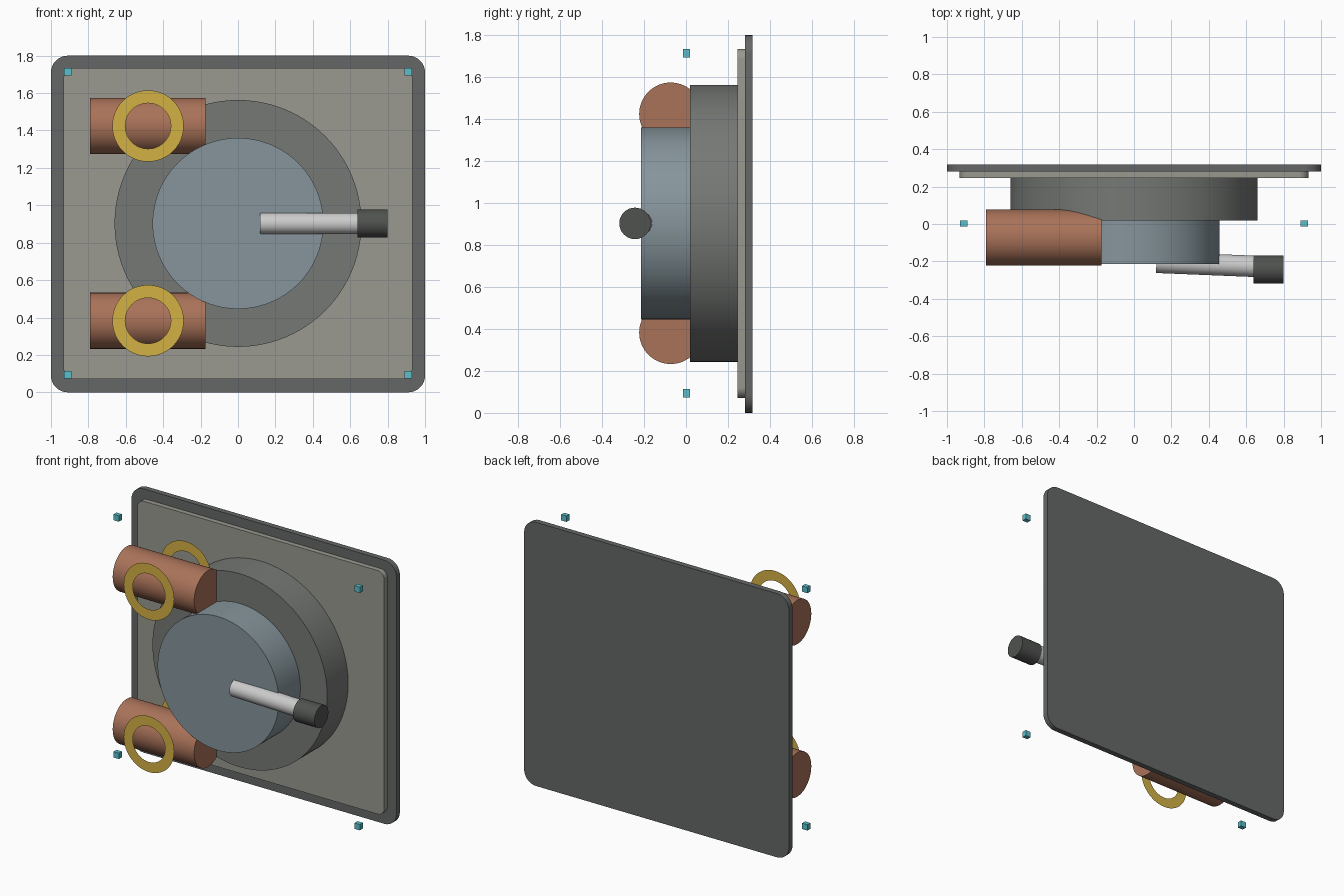
import bpy, bmesh, math
from mathutils import Vector

if "Cube" in bpy.data.objects:
    bpy.data.objects.remove(bpy.data.objects["Cube"])


def mat(name, r, g, b):
    m = bpy.data.materials.new(name)
    m.diffuse_color = (r, g, b, 1)
    m.use_nodes = True
    m.node_tree.nodes["Principled BSDF"].inputs["Base Color"].default_value = m.diffuse_color
    return m


slate = mat("slate", 0.13, 0.135, 0.135)
stone = mat("stone", 0.32, 0.32, 0.28)
iron = mat("iron", 0.18, 0.19, 0.18)
steel_blue = mat("steel_blue", 0.24, 0.30, 0.33)
copper = mat("copper", 0.40, 0.17, 0.10)
brass = mat("brass", 0.65, 0.44, 0.06)
teal = mat("teal", 0.10, 0.52, 0.60)
silver = mat("silver", 0.65, 0.65, 0.65)
charcoal = mat("charcoal", 0.08, 0.085, 0.08)


def finish(name, bm, material, smooth=True):
    bmesh.ops.recalc_face_normals(bm, faces=bm.faces)
    me = bpy.data.meshes.new(name)
    bm.to_mesh(me)
    bm.free()
    me.materials.append(material)
    ob = bpy.data.objects.new(name, me)
    bpy.context.collection.objects.link(ob)
    if smooth:
        bpy.context.view_layer.objects.active = ob
        ob.select_set(True)
        bpy.ops.object.shade_smooth_by_angle(angle=math.radians(35))
        ob.select_set(False)
    return ob


def rod(name, a, b, radius, material, sides=64):
    """Capped cylinder running from point a to point b."""
    a, b = Vector(a), Vector(b)
    bm = bmesh.new()
    bmesh.ops.create_cone(bm, cap_ends=True, segments=sides, radius1=radius,
                          radius2=radius, depth=(b - a).length)
    ob = finish(name, bm, material)
    ob.rotation_euler = (b - a).to_track_quat('Z', 'Y').to_euler()
    ob.location = (a + b) / 2
    return ob


def plate(name, half_x, z0, z1, y0, y1, r, material):
    """Upright slab with rounded corners."""
    bm = bmesh.new()
    verts = []
    corners = ((1, z1 - r), (-1, z1 - r), (-1, z0 + r), (1, z0 + r))
    for q, (s, cz) in enumerate(corners):
        for i in range(9):
            t = math.pi / 2 * (q + i / 8)
            verts.append(bm.verts.new((s * (half_x - r) + r * math.cos(t), y0,
                                       cz + r * math.sin(t))))
    face = bm.faces.new(verts)
    new = bmesh.ops.extrude_face_region(bm, geom=[face], use_keep_orig=True)["geom"]
    moved = [v for v in new if isinstance(v, bmesh.types.BMVert)]
    bmesh.ops.translate(bm, verts=moved, vec=(0, y1 - y0, 0))
    return finish(name, bm, material)


def flat_ring(name, x, y, z, r_out, r_in, material, n=48):
    """Paper-thin washer facing front."""
    bm = bmesh.new()
    loops = [[bm.verts.new((x + r * math.cos(2 * math.pi * i / n), y,
                            z + r * math.sin(2 * math.pi * i / n)))
              for i in range(n)] for r in (r_out, r_in)]
    o, k = loops
    for i in range(n):
        j = (i + 1) % n
        bm.faces.new((o[i], o[j], k[j], k[i]))
    return finish(name, bm, material, smooth=False)


CZ = 0.903

# Back panel and raised inner panel
plate("back_panel", 1.0, 0.0, 1.8, 0.28, 0.318, 0.09, slate)
plate("inner_panel", 0.932, 0.072, 1.735, 0.246, 0.282, 0.05, stone)

# Stepped round housing
rod("housing_base", (0, 0.25, CZ), (0, 0.02, CZ), 0.66, iron, 96)
rod("housing_drum", (0, 0.03, CZ), (0, -0.214, CZ), 0.457, steel_blue, 96)

# Side pipes with a ring in front and behind
for label, z in (("lower", 0.383), ("upper", 1.424)):
    rod(label + "_pipe", (-0.79, -0.073, z), (-0.175, -0.073, z), 0.15, copper)
    for side, y in (("front", -0.273), ("back", 0.125)):
        flat_ring(f"{label}_{side}_ring", -0.481, y, z, 0.191, 0.122, brass)

# Lever and grip
rod("lever", (0.12, -0.205, CZ), (0.66, -0.227, CZ), 0.057, silver, 32)
rod("lever_grip", (0.638, -0.243, CZ), (0.80, -0.243, CZ), 0.075, charcoal, 32)

# Corner markers
for sx, side in ((-1, "left"), (1, "right")):
    for z, level in ((0.093, "lower"), (1.713, "upper")):
        bm = bmesh.new()
        bmesh.ops.create_cube(bm, size=1)
        ob = finish(f"{level}_{side}_stud", bm, teal, smooth=False)
        ob.scale = (0.04, 0.032, 0.04)
        ob.location = (sx * 0.91, 0.002, z)
